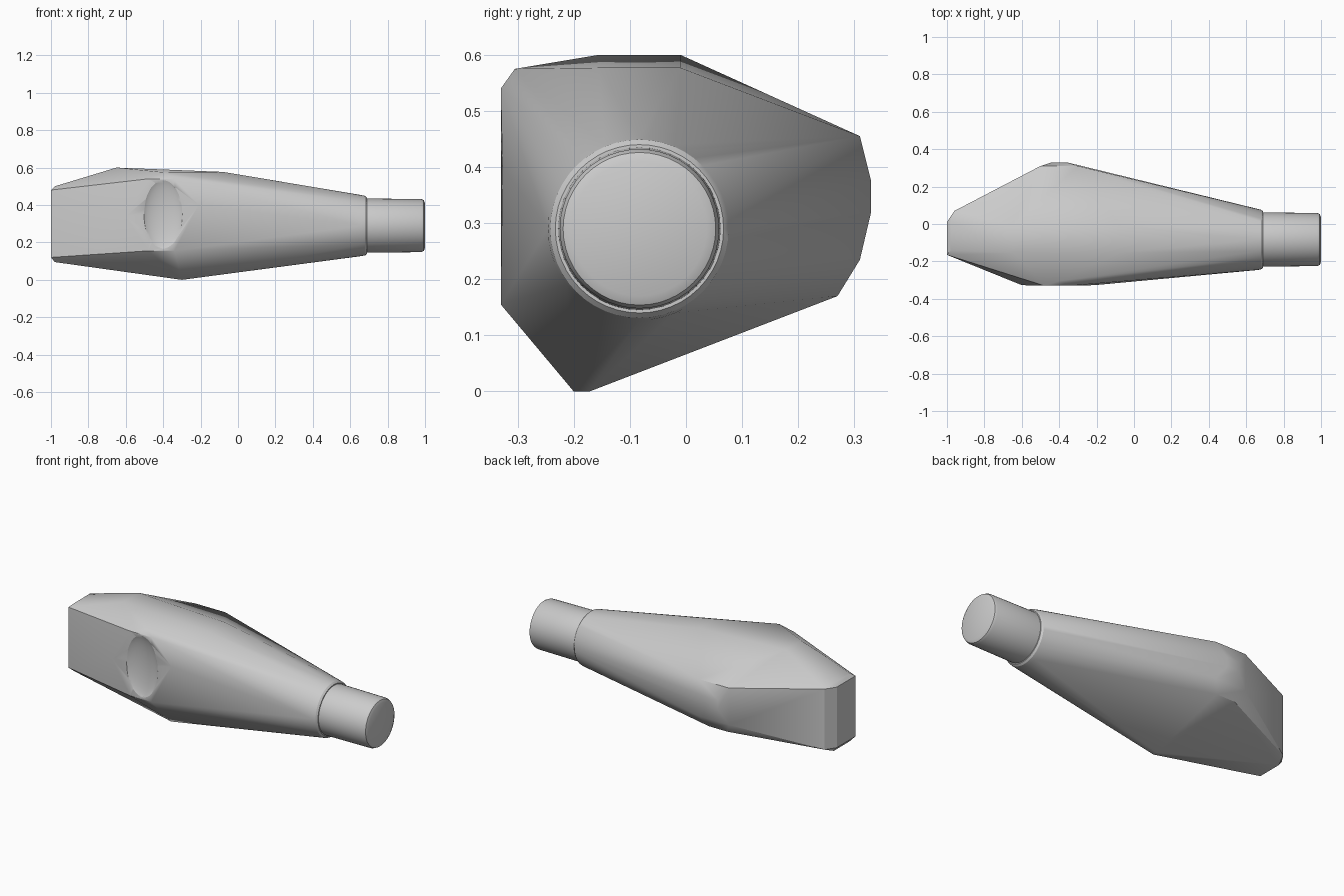
import bpy, bmesh, math
from math import radians, cos, sin

cube = bpy.data.objects.get("Cube")
if cube:
    bpy.data.objects.remove(cube, do_unlink=True)

grey = bpy.data.materials.new("plain grey")
grey.use_nodes = True
COLOUR = (0.6, 0.6, 0.6, 1)
grey.diffuse_color = COLOUR
grey.node_tree.nodes["Principled BSDF"].inputs["Base Color"].default_value = COLOUR

AXIS_Y, AXIS_Z = -0.083, 0.29


def ring(x, radius, count=48):
    return [(x, AXIS_Y + radius * cos(math.tau * i / count),
             AXIS_Z + radius * sin(math.tau * i / count)) for i in range(count)]


def finish(bm, name, angle):
    bmesh.ops.recalc_face_normals(bm, faces=bm.faces)
    mesh = bpy.data.meshes.new(name)
    bm.to_mesh(mesh)
    bm.free()
    obj = bpy.data.objects.new(name, mesh)
    bpy.context.collection.objects.link(obj)
    mesh.materials.append(grey)
    bpy.ops.object.select_all(action="DESELECT")
    obj.select_set(True)
    bpy.context.view_layer.objects.active = obj
    bpy.ops.object.shade_smooth_by_angle(angle=radians(angle))
    return obj


# Faceted body: corner points wrapped in a hull
corners = []
# blunt narrow end with chamfered edges
for z_face, z_edge in ((0.12, 0.095), (0.48, 0.5)):
    corners += [(-1, -0.165, z_face), (-1, 0.01, z_face),
                (-0.98, -0.14, z_edge), (-0.98, 0.01, z_edge),
                (-0.96, 0.07, z_face)]
# top panel
for y in (-0.155, -0.01):
    corners += [(-0.65, y, 0.6), (-0.08, y, 0.577)]
corners += [(-0.4, -0.305, 0.575)]
# front panel
corners += [(-0.6, -0.327, 0.34), (-0.21, -0.327, 0.4)]
for x in (-0.48, -0.34):
    corners += [(x, -0.33, 0.155), (x, -0.33, 0.54)]
# rounded back shoulder
for dx, y, z in ((0.1, 0.31, 0.455), (0.04, 0.33, 0.375), (0.04, 0.33, 0.32),
                 (0.1, 0.31, 0.235), (0.06, 0.27, 0.17)):
    corners += [(-0.4 - dx, y, z), (-0.4 + dx, y, z)]
# keel
corners += [(-0.3, -0.2, 0), (-0.3, -0.172, 0)]
# rounded collar
corners += ring(0.66, 0.163) + ring(0.68, 0.159) + ring(0.69, 0.15)

bm = bmesh.new()
for co in corners:
    bm.verts.new(co)
hull = bmesh.ops.convex_hull(bm, input=bm.verts)
loose = [v for v in bm.verts if not v.link_faces]
bmesh.ops.delete(bm, geom=loose, context="VERTS")
bmesh.ops.dissolve_limit(bm, angle_limit=radians(1), verts=bm.verts, edges=bm.edges)
body = finish(bm, "body", 28)

# Shallow hollow in the front panel
bm = bmesh.new()
bmesh.ops.create_uvsphere(bm, u_segments=32, v_segments=24, radius=1)
bmesh.ops.scale(bm, vec=(0.12, 0.05, 0.21), verts=bm.verts)
bmesh.ops.translate(bm, vec=(-0.4, -0.355, 0.35), verts=bm.verts)
cutter = finish(bm, "hollow_cutter", 60)
cutter.hide_render = True
cutter.hide_viewport = True
cut = body.modifiers.new("hollow", "BOOLEAN")
cut.operation = "DIFFERENCE"
cut.object = cutter

# Round neck with bevelled tip
bm = bmesh.new()
rings = [[bm.verts.new(co) for co in ring(x, r)]
         for x, r in ((0.66, 0.145), (0.98, 0.142), (0.993, 0.136), (1, 0.12))]
for a, b in zip(rings, rings[1:]):
    for i in range(len(a)):
        j = (i + 1) % len(a)
        bm.faces.new((a[i], a[j], b[j], b[i]))
bm.faces.new(rings[0])
bm.faces.new(rings[-1])
finish(bm, "neck", 32)
